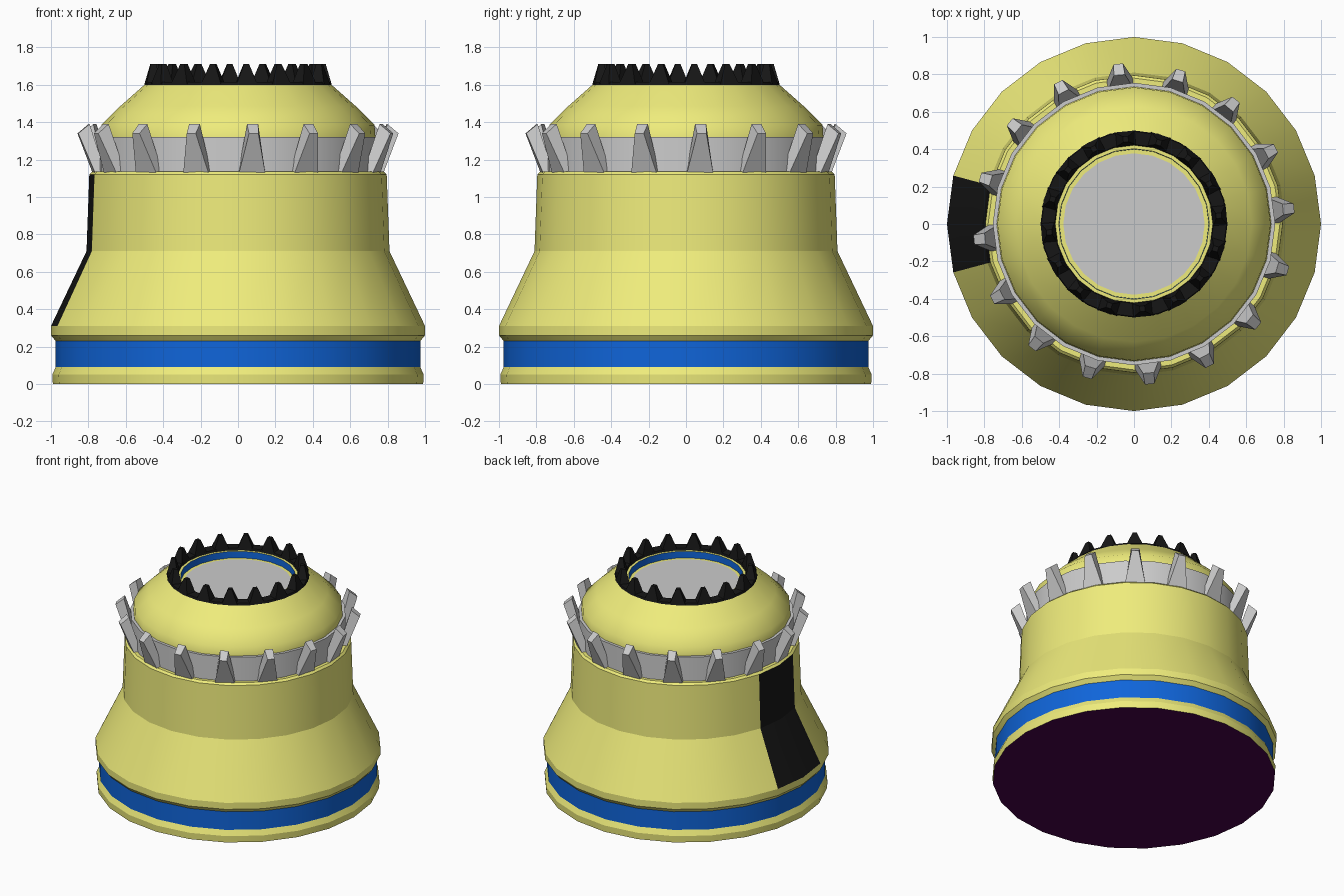
import bpy, bmesh
from math import sin, cos, pi, radians

if "Cube" in bpy.data.objects:
    bpy.data.objects.remove(bpy.data.objects["Cube"])

SIDES = 24


def material(name, rgb):
    m = bpy.data.materials.new(name)
    m.diffuse_color = (*rgb, 1)
    m.use_nodes = True
    m.node_tree.nodes["Principled BSDF"].inputs["Base Color"].default_value = m.diffuse_color
    return m


YELLOW = material("yellow", (0.86, 0.84, 0.2))
BLUE = material("blue", (0.005, 0.13, 0.7))
BLACK = material("black", (0.008, 0.008, 0.008))
PURPLE = material("purple", (0.065, 0.001, 0.07))


def finish(bm, name, mats=(), angle=None):
    me = bpy.data.meshes.new(name)
    bm.to_mesh(me)
    bm.free()
    ob = bpy.data.objects.new(name, me)
    bpy.context.collection.objects.link(ob)
    for m in mats:
        me.materials.append(m)
    if angle:
        bpy.ops.object.select_all(action='DESELECT')
        ob.select_set(True)
        bpy.context.view_layer.objects.active = ob
        bpy.ops.object.shade_smooth_by_angle(angle=radians(angle))
    return ob


def lathe(profile, closed=False):
    """Revolve an (r, z) profile listed from bottom outside upwards."""
    bm = bmesh.new()
    rings = [[bm.verts.new((r * cos(2 * pi * i / SIDES), r * sin(2 * pi * i / SIDES), z))
              for i in range(SIDES)] for r, z in profile]
    pairs = list(zip(rings, rings[1:]))
    if closed:
        pairs.append((rings[-1], rings[0]))
    for a, b in pairs:
        for i in range(SIDES):
            j = (i + 1) % SIDES
            bm.faces.new((a[i], a[j], b[j], b[i]))
    return bm


def revolve(name, profile, mat=None, angle=20, closed=False):
    return finish(lathe(profile, closed), name, [mat] if mat else [], angle)


def disc(name, r, z, mat=None, up=True):
    bm = bmesh.new()
    vs = [bm.verts.new((r * cos(2 * pi * i / SIDES), r * sin(2 * pi * i / SIDES), z))
          for i in range(SIDES)]
    bm.faces.new(vs if up else vs[::-1])
    return finish(bm, name, [mat] if mat else [])


def teeth(name, section, count, mat=None):
    """Ring of teeth; section = inner/outer bottom, outer/inner top as (r, half width, z)."""
    bm = bmesh.new()
    for k in range(count):
        a = radians(5.6) + 2 * pi * k / count
        sides = [[bm.verts.new((r * cos(a) - s * w * sin(a), r * sin(a) + s * w * cos(a), z))
                  for r, w, z in section] for s in (-1, 1)]
        lo, hi = sides
        bm.faces.new(lo)
        bm.faces.new(hi[::-1])
        for i in range(4):
            j = (i + 1) % 4
            bm.faces.new((lo[j], lo[i], hi[i], hi[j]))
    bmesh.ops.recalc_face_normals(bm, faces=bm.faces[:])
    return finish(bm, name, [mat] if mat else [])


# Base: underside, foot rim and blue band
disc("underside", 0.99, 0, PURPLE, up=False)
revolve("foot_rim", [(0.99, 0), (0.993, 0.05), (0.975, 0.09)], YELLOW)
revolve("base_band", [(0.975, 0.09), (0.975, 0.23)], BLUE)

# Flared body with an inset black panel on the left side
bm = lathe([(0.975, 0.23), (1.0, 0.26), (1.0, 0.31), (0.81, 0.71),
            (0.795, 1.12), (0.78, 1.135), (0.72, 1.135)])
panel = [f for f in bm.faces
         if f.calc_center_median().x < -0.6
         and abs(f.calc_center_median().y) < 0.16
         and 0.4 < f.calc_center_median().z < 1.1]
bmesh.ops.inset_region(bm, faces=panel, thickness=0.04, depth=-0.012,
                       use_even_offset=True, use_boundary=True)
for f in panel:
    f.material_index = 1
finish(bm, "body", [YELLOW, BLACK], 20)

# Grey toothed collar
revolve("collar", [(0.755, 1.13), (0.755, 1.32), (0.72, 1.32)])
teeth("collar_teeth", [(0.72, 0.07, 1.13), (0.775, 0.07, 1.13),
                       (0.86, 0.025, 1.34), (0.835, 0.025, 1.39)][:3]
      + [(0.80, 0.03, 1.39)], 16)

# Dome
revolve("dome", [(0.735, 1.31), (0.73, 1.385), (0.63, 1.485), (0.5, 1.6)], YELLOW, 60)

# Black crown around the opening
revolve("crown_ring", [(0.5, 1.6), (0.495, 1.615), (0.425, 1.615), (0.42, 1.595)],
        BLACK, closed=True)
teeth("crown_teeth", [(0.42, 0.055, 1.605), (0.497, 0.055, 1.605),
                      (0.47, 0.014, 1.71), (0.44, 0.014, 1.71)], 16, BLACK)

# Recessed opening: yellow lip, blue wall, inner step and grey floor
revolve("opening_lip", [(0.43, 1.6), (0.402, 1.6)], YELLOW)
revolve("opening_wall", [(0.402, 1.6), (0.4, 1.55)], BLUE)
revolve("opening_step", [(0.4, 1.55), (0.378, 1.55)], YELLOW)
disc("opening_floor", 0.378, 1.55)
